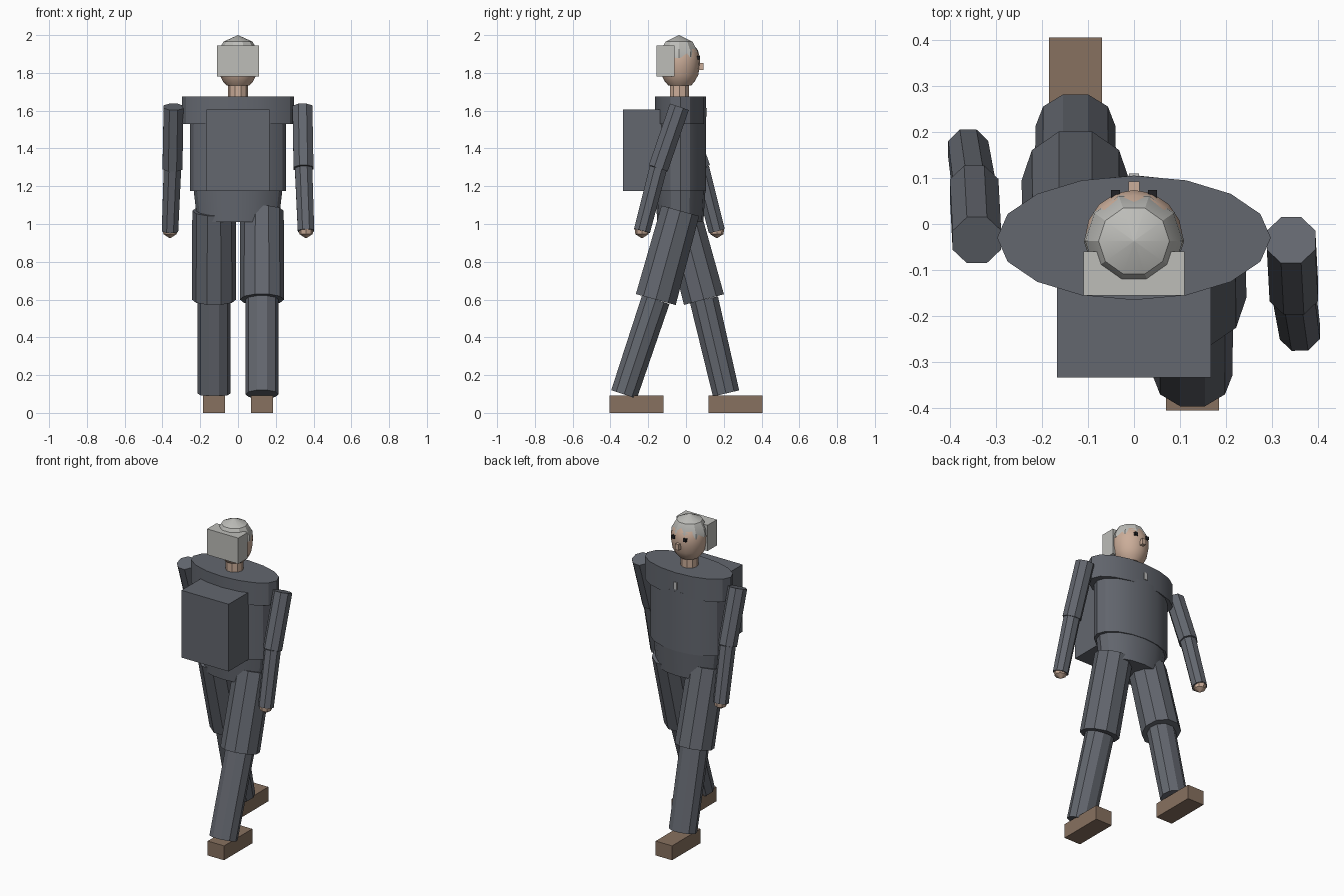
import bpy, bmesh, math
from mathutils import Vector

cube = bpy.data.objects.get("Cube")
if cube:
    bpy.data.objects.remove(cube, do_unlink=True)


def material(name, r, g, b):
    m = bpy.data.materials.new(name)
    m.use_nodes = True
    m.diffuse_color = (r, g, b, 1)
    m.node_tree.nodes["Principled BSDF"].inputs["Base Color"].default_value = (r, g, b, 1)
    return m


SUIT = material("slate_suit", 0.125, 0.135, 0.158)
SKIN = material("skin", 0.60, 0.42, 0.32)
HAIR = material("pale_grey_hair", 0.51, 0.51, 0.485)
SHOE = material("brown_leather", 0.245, 0.165, 0.115)
DARK = material("dark_eye", 0.015, 0.015, 0.018)
BADGE = material("light_badge", 0.5, 0.5, 0.5)
MID_Y = -0.03


def finish(name, bm, mat):
    bmesh.ops.recalc_face_normals(bm, faces=bm.faces)
    mesh = bpy.data.meshes.new(name)
    bm.to_mesh(mesh)
    bm.free()
    mesh.materials.append(mat)
    ob = bpy.data.objects.new(name, mesh)
    bpy.context.collection.objects.link(ob)
    bpy.ops.object.select_all(action="DESELECT")
    bpy.context.view_layer.objects.active = ob
    ob.select_set(True)
    bpy.ops.object.shade_smooth_by_angle(angle=math.radians(30))
    return ob


def loft(name, sections, sides, mat, axis=(0, 0, 1), phase=0.0):
    """Capped elliptical rings (centre, rx, ry) square to one axis."""
    w = Vector(axis).normalized()
    u = (Vector((1, 0, 0)) - w * w.x).normalized()
    v = w.cross(u)
    bm = bmesh.new()
    rings = []
    for centre, rx, ry in sections:
        ring = []
        for i in range(sides):
            a = 2 * math.pi * i / sides + phase
            ring.append(bm.verts.new(Vector(centre) + u * rx * math.cos(a) + v * ry * math.sin(a)))
        rings.append(ring)
    for low, high in zip(rings, rings[1:]):
        for i in range(sides):
            j = (i + 1) % sides
            bm.faces.new((low[i], low[j], high[j], high[i]))
    bm.faces.new(rings[0])
    bm.faces.new(rings[-1])
    return finish(name, bm, mat)


def limb(name, top, bottom, r_top, r_bottom, sides, mat=SUIT, phase=0.0):
    axis = Vector(top) - Vector(bottom)
    return loft(name, [(bottom, *r_bottom), (top, *r_top)], sides, mat, axis, phase)


def upright(name, profile, sides, mat, y=MID_Y):
    return loft(name, [((0, y, z), rx, ry) for z, rx, ry in profile], sides, mat)


def box(name, low, high, mat):
    bm = bmesh.new()
    bmesh.ops.create_cube(bm, size=1)
    for vert in bm.verts:
        vert.co = Vector([l + (c + 0.5) * (h - l) for c, l, h in zip(vert.co, low, high)])
    return finish(name, bm, mat)


# Torso and backpack
upright("hips", [(1.01, 0.215, 0.122), (1.18, 0.235, 0.133)], 16, SUIT)
upright("torso", [(1.175, 0.255, 0.136), (1.555, 0.255, 0.136)], 16, SUIT)
upright("shoulders", [(1.53, 0.297, 0.135), (1.675, 0.297, 0.135)], 16, SUIT)
box("backpack", (-0.167, -0.333, 1.175), (0.167, -0.12, 1.605), SUIT)
box("chest_badge", (-0.011, 0.103, 1.57), (0.011, 0.11, 1.615), BADGE)

# Neck, head and face
upright("neck", [(1.66, 0.053, 0.053), (1.76, 0.053, 0.053)], 10, SKIN, -0.035)
upright("head", [(1.733, 0.06, 0.06), (1.755, 0.08, 0.08), (1.79, 0.097, 0.098),
                 (1.84, 0.106, 0.106), (1.88, 0.107, 0.107), (1.92, 0.096, 0.096),
                 (1.96, 0.065, 0.065)], 16, SKIN, -0.033)
box("nose", (-0.012, 0.06, 1.815), (0.012, 0.092, 1.852), SKIN)
for side, s in (("left", 1), ("right", -1)):
    x = 0.04 * s
    box(side + "_eye", (x - 0.01, 0.05, 1.87), (x + 0.01, 0.074, 1.89), DARK)

# Faceted hair cap and the block of hair behind it
upright("hair_cap", [(1.88, 0.109, 0.106), (1.915, 0.106, 0.103),
                     (1.965, 0.077, 0.075), (2.0, 0.001, 0.001)], 10, HAIR, -0.037)
box("hair_back", (-0.11, -0.155, 1.78), (0.11, -0.06, 1.945), HAIR)

# Legs in mid stride: knee and ankle positions per side
stride = {"left": (1, (-0.16, 0.60), (-0.328, 0.098), (-0.405, -0.12)),
          "right": (-1, (0.095, 0.60), (0.212, 0.103), (0.12, 0.405))}
for side, (s, knee, ankle, shoe) in stride.items():
    x = 0.127 * s
    limb(side + "_thigh", (x, MID_Y, 1.07), (x, *knee), (0.115, 0.109), (0.117, 0.115), 10)
    limb(side + "_shin", (x, *knee), (x, *ankle), (0.088, 0.08), (0.087, 0.075), 10)
    box(side + "_shoe", (x - 0.058, shoe[0], 0), (x + 0.058, shoe[1], 0.092), SHOE)

# Arms swinging opposite to each other
flat = math.pi / 8
for side, s in (("left", 1), ("right", -1)):
    def joint(x, swing, z):
        return Vector((x * s, -0.035 - swing * s, z))
    shoulder, elbow, wrist = joint(0.341, 0, 1.62), joint(0.347, 0.112, 1.295), joint(0.36, 0.198, 0.963)
    limb(side + "_upper_arm", shoulder, elbow, (0.057, 0.057), (0.057, 0.057), 8, SUIT, flat)
    limb(side + "_forearm", elbow, wrist, (0.05, 0.05), (0.047, 0.047), 8, SUIT, flat)
    hand = wrist + Vector((0, 0, 0.005))
    loft(side + "_hand", [(hand + Vector((0, 0, dz)), r, r) for dz, r in
                          ((-0.043, 0.002), (-0.022, 0.035), (0.01, 0.04), (0.03, 0.02))], 8, SKIN)
